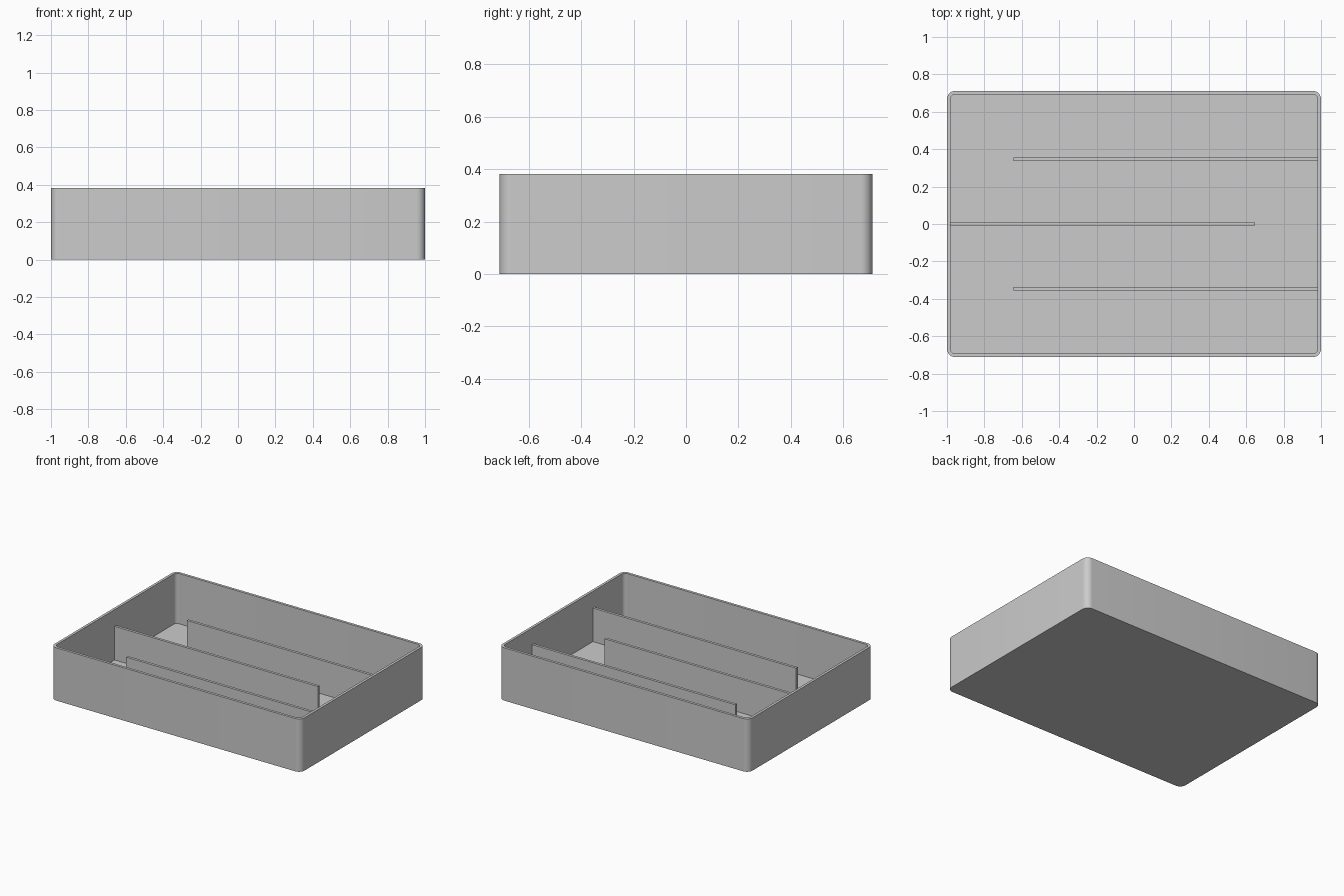
import bpy
import bmesh
from math import cos, sin, pi

if "Cube" in bpy.data.objects:
    bpy.data.objects.remove(bpy.data.objects["Cube"])

HALF_X, HALF_Y, HEIGHT = 1.0, 0.712, 0.382
WALL, FLOOR, RADIUS = 0.019, 0.019, 0.045
BAFFLE_TOP, BAFFLE_END, BAFFLE_Y = 0.262, 0.645, 0.347

grey = bpy.data.materials.new("plain_grey")
grey.use_nodes = True
grey.diffuse_color = (0.6, 0.6, 0.6, 1)
grey.node_tree.nodes["Principled BSDF"].inputs["Base Color"].default_value = grey.diffuse_color


def make_object(name, bm):
    bmesh.ops.recalc_face_normals(bm, faces=bm.faces)
    mesh = bpy.data.meshes.new(name)
    bm.to_mesh(mesh)
    bm.free()
    mesh.materials.append(grey)
    obj = bpy.data.objects.new(name, mesh)
    bpy.context.collection.objects.link(obj)
    return obj


def rounded_ring(bm, inset, z, steps=8):
    """Rounded rectangle of vertices, inset from the outer outline."""
    r = RADIUS - inset
    cx, cy = HALF_X - RADIUS, HALF_Y - RADIUS
    ring = []
    for quarter, (sx, sy) in enumerate([(1, 1), (-1, 1), (-1, -1), (1, -1)]):
        for i in range(steps + 1):
            a = (quarter + i / steps) * pi / 2
            ring.append(bm.verts.new((sx * cx + r * cos(a), sy * cy + r * sin(a), z)))
    return ring


# Open tray: outer wall, rim, inner wall, closed by base and floor
bm = bmesh.new()
rings = [rounded_ring(bm, inset, z) for inset, z in
         [(0, 0), (0, HEIGHT), (WALL, HEIGHT), (WALL, FLOOR)]]
for low, high in zip(rings, rings[1:]):
    for i in range(len(low)):
        j = (i + 1) % len(low)
        bm.faces.new((low[i], low[j], high[j], high[i]))
bm.faces.new(rings[0])
bm.faces.new(rings[-1])
tray = make_object("tray", bm)
bpy.ops.object.select_all(action="DESELECT")
tray.select_set(True)
bpy.context.view_layer.objects.active = tray
bpy.ops.object.shade_smooth_by_angle(angle=pi / 6)

# Baffles: alternately joined to the left and right walls
for name, side, y in [("front_baffle", 1, -BAFFLE_Y),
                      ("middle_baffle", -1, 0),
                      ("back_baffle", 1, BAFFLE_Y)]:
    bm = bmesh.new()
    bmesh.ops.create_cube(bm, size=1)
    wall_x = HALF_X - WALL + 0.002
    bottom = FLOOR - 0.002
    size = (wall_x + BAFFLE_END, WALL, BAFFLE_TOP - bottom)
    bmesh.ops.scale(bm, vec=size, verts=bm.verts)
    bmesh.ops.translate(bm, verts=bm.verts,
                        vec=(side * (wall_x - BAFFLE_END) / 2, y, (BAFFLE_TOP + bottom) / 2))
    make_object(name, bm)
